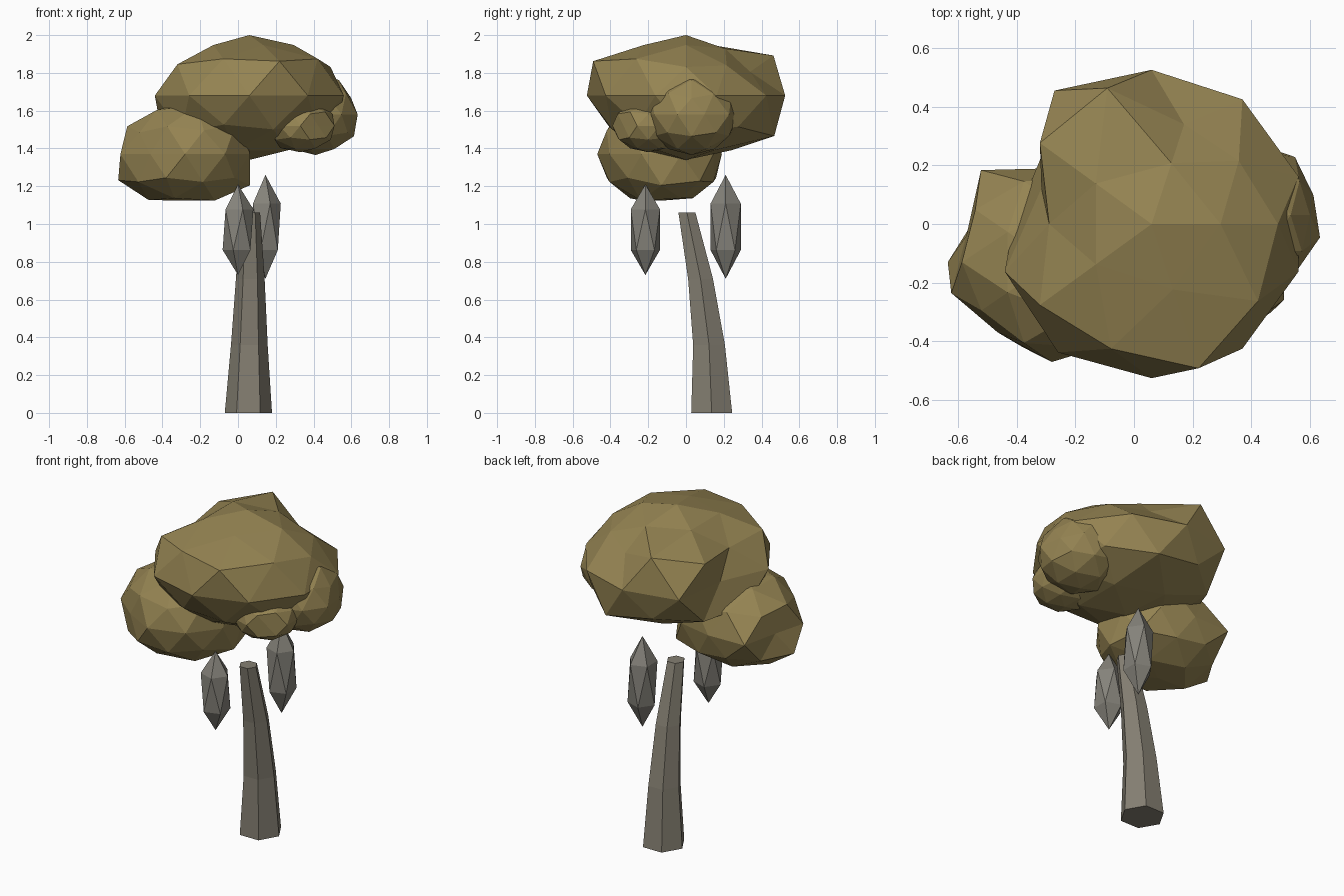
import bpy, bmesh, math
from mathutils import Vector

cube = bpy.data.objects.get("Cube")
if cube:
    bpy.data.objects.remove(cube, do_unlink=True)


def make_material(name, color):
    mat = bpy.data.materials.new(name)
    mat.use_nodes = True
    mat.diffuse_color = (*color, 1)
    bsdf = next(n for n in mat.node_tree.nodes if n.type == "BSDF_PRINCIPLED")
    bsdf.inputs["Base Color"].default_value = (*color, 1)
    bsdf.inputs["Roughness"].default_value = 0.9
    return mat


ochre = make_material("ochre_foliage", (0.30, 0.23, 0.085))
bark = make_material("grey_bark", (0.235, 0.215, 0.17))
pod_grey = make_material("pod_grey", (0.235, 0.225, 0.195))


def add_object(name, bm, mat):
    bmesh.ops.recalc_face_normals(bm, faces=bm.faces)
    mesh = bpy.data.meshes.new(name)
    bm.to_mesh(mesh)
    bm.free()
    mesh.materials.append(mat)
    obj = bpy.data.objects.new(name, mesh)
    bpy.context.collection.objects.link(obj)
    return obj


def faceted_ball(name, center, radii, mat, detail=2, top=1, bottom=1, dents=()):
    """Faceted ellipsoid; top and bottom scale its caps, and each dent is
    (direction, radial factor) for one corner."""
    bm = bmesh.new()
    bmesh.ops.create_icosphere(bm, subdivisions=detail, radius=1)
    factors = {v: top if v.co.z > 0.8 else bottom if v.co.z < -0.8 else 1
               for v in bm.verts}
    for direction, factor in dents:
        aim = Vector(direction).normalized()
        factors[max(bm.verts, key=lambda v: v.co.dot(aim))] = factor
    for v, factor in factors.items():
        v.co = Vector(center) + Vector(c * r * factor for c, r in zip(v.co, radii))
    return add_object(name, bm, mat)


def hex_loft(name, rings, mat):
    """Capped six-sided skin through rings (x, y, z, radius)."""
    bm = bmesh.new()
    loops = [[bm.verts.new((x + r * math.cos(i * math.pi / 3),
                            y + r * math.sin(i * math.pi / 3), z))
              for i in range(6)] for x, y, z, r in rings]
    for low, high in zip(loops, loops[1:]):
        for i in range(6):
            j = (i + 1) % 6
            bm.faces.new((low[i], low[j], high[j], high[i]))
    bm.faces.new(loops[0])
    bm.faces.new(loops[-1])
    return add_object(name, bm, mat)


# Crown: one large clump and three smaller ones
faceted_ball("main_foliage", (0.06, 0, 1.68), (0.526, 0.525, 0.37), ochre,
             top=0.85, bottom=0.92, dents=[
    ((0, 0, 1), 0.865),
    ((0.16, 0.5, 0.85), 0.79),
    ((0.28, -0.85, 0.45), 1.1),
    ((0.28, 0.85, 0.45), 0.76),
    ((-0.26, 0.81, 0.53), 1.09),
    ((-0.85, 0, 0.53), 0.78),
    ((0.69, 0.5, 0.53), 0.82),
    ((0.89, 0, 0.45), 0.914),
    ((-0.95, 0.31, 0), 0.75),
    ((-0.59, 0.81, 0), 1.07),
    ((-0.59, -0.81, 0), 1.03),
    ((0.26, 0.81, -0.53), 1.1),
    ((0.26, -0.81, -0.53), 0.92),
    ((-0.28, -0.85, -0.45), 0.93),
    ((0.72, -0.53, -0.45), 0.93),
])
faceted_ball("low_foliage", (-0.28, -0.13, 1.37), (0.36, 0.34, 0.28), ochre,
             top=0.98, bottom=0.98, dents=[
    ((-0.89, 0, -0.45), 1.1),
    ((-0.95, 0.31, 0), 0.85),
    ((-0.59, 0.81, 0), 1.14),
    ((-0.59, -0.81, 0), 0.87),
    ((-0.72, -0.53, 0.45), 0.92),
    ((0, 1, 0), 0.94),
    ((-0.16, -0.5, 0.85), 1.08),
    ((0.69, -0.5, 0.53), 1.08),
    ((-0.53, 0, -0.85), 1.02),
    ((0.43, -0.31, -0.85), 1.03),
    ((0.85, 0, -0.53), 1.12),
    ((0.72, 0.53, -0.45), 1.14),
    ((0, 0, -1), 0.88),
])
faceted_ball("side_foliage", (0.41, 0.03, 1.58), (0.235, 0.245, 0.215), ochre, dents=[
    ((0.89, 0, 0.45), 0.9),
    ((0.85, 0, -0.53), 1.02),
    ((0.95, 0.31, 0), 0.9),
    ((0.69, 0.5, 0.53), 0.95),
])
faceted_ball("front_foliage", (0.33, -0.2, 1.52), (0.19, 0.19, 0.14), ochre, dents=[
    ((0.59, -0.81, 0), 0.85),
])

# Leaning trunk
hex_loft("trunk", [
    (0.055, 0.136, 0, 0.125),
    (0.06, 0.122, 0.36, 0.097),
    (0.065, 0.077, 0.71, 0.076),
    (0.065, 0.005, 1.06, 0.052),
], bark)

# Hanging pods, pointed at both ends
faceted_ball("front_pod", (0, -0.215, 0.97), (0.091, 0.091, 0.24), pod_grey, detail=1)
faceted_ball("back_pod", (0.145, 0.21, 0.985), (0.091, 0.094, 0.275), pod_grey, detail=1)
